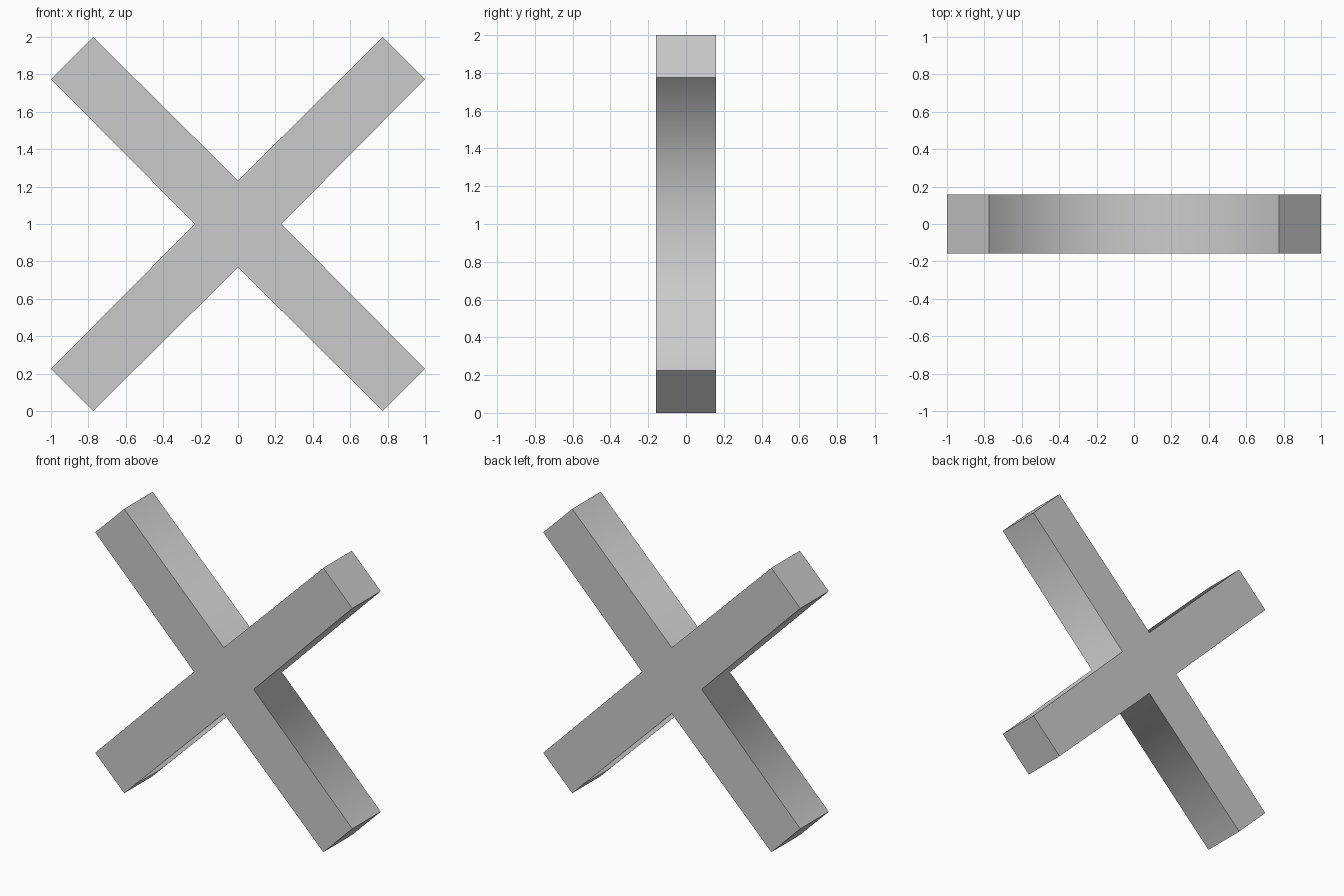
import bpy, bmesh

if "Cube" in bpy.data.objects:
    bpy.data.objects.remove(bpy.data.objects["Cube"])

HALF_DEPTH = 0.158
TIP, SHOULDER, NOTCH = 1.0, 0.775, 0.232

# One quarter of the X outline: side notch, two arm-tip corners; the rest by quarter turns
quarter = [(NOTCH, 0), (TIP, SHOULDER), (SHOULDER, TIP)]
outline = []
for _ in range(4):
    outline += quarter
    quarter = [(-z, x) for x, z in quarter]

# Extruded cross
bm = bmesh.new()
front = bm.faces.new([bm.verts.new((x, -HALF_DEPTH, z + 1)) for x, z in outline])
ext = bmesh.ops.extrude_face_region(bm, geom=[front], use_keep_orig=True)
new_verts = [g for g in ext["geom"] if isinstance(g, bmesh.types.BMVert)]
bmesh.ops.translate(bm, verts=new_verts, vec=(0, 2 * HALF_DEPTH, 0))
bmesh.ops.recalc_face_normals(bm, faces=bm.faces)

# Inner notches blend smoothly, every outer edge stays sharp
for f in bm.faces:
    f.smooth = True
for e in bm.edges:
    along_y = abs(e.verts[0].co.y - e.verts[1].co.y) > 0.1
    p = e.verts[0].co
    in_notch = abs(p.x) < 0.3 or abs(p.z - 1) < 0.3
    e.smooth = along_y and in_notch

mesh = bpy.data.meshes.new("cross")
bm.to_mesh(mesh)
bm.free()
bpy.context.collection.objects.link(bpy.data.objects.new("cross", mesh))
